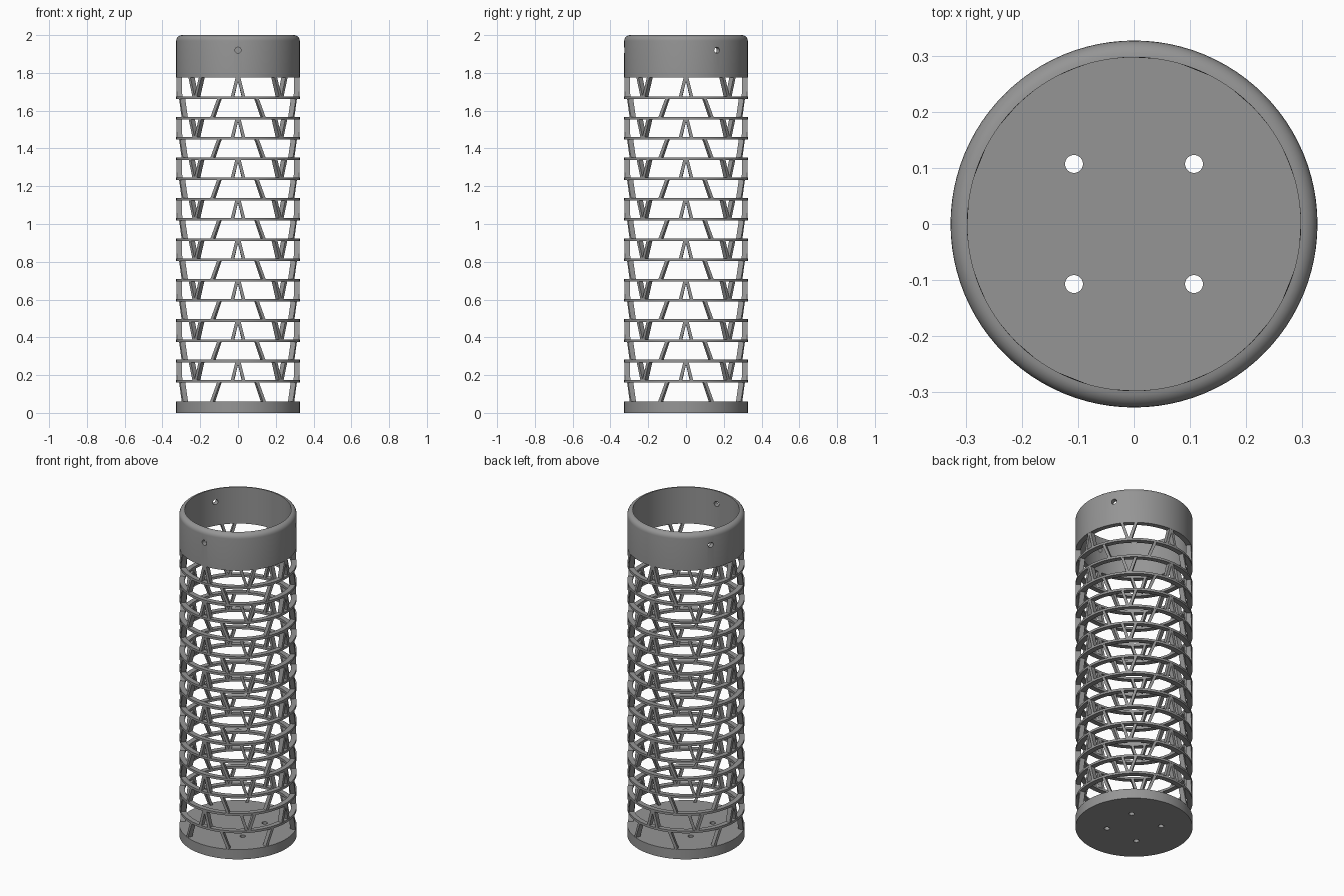
import bpy, bmesh, math
from mathutils import Matrix, Vector

if "Cube" in bpy.data.objects:
    bpy.data.objects.remove(bpy.data.objects["Cube"])

R_OUT, R_IN = 0.327, 0.297
Z_BASE, Z_COLLAR, ROWS = 0.06, 1.775, 16
PITCH = (Z_COLLAR - Z_BASE) / ROWS
SEG = 96

grey = bpy.data.materials.new("mid_grey")
grey.diffuse_color = (0.3, 0.3, 0.3, 1)
grey.use_nodes = True
grey.node_tree.nodes["Principled BSDF"].inputs["Base Color"].default_value = grey.diffuse_color


def add_object(name, bm):
    bmesh.ops.recalc_face_normals(bm, faces=bm.faces)
    me = bpy.data.meshes.new(name)
    bm.to_mesh(me)
    bm.free()
    ob = bpy.data.objects.new(name, me)
    me.materials.append(grey)
    bpy.context.collection.objects.link(ob)
    return ob


def lathe(bm, profile):
    """Revolve a closed (r, z) profile around the z axis."""
    loops = []
    for i in range(SEG):
        a = math.tau * i / SEG
        loops.append([bm.verts.new((r * math.cos(a), r * math.sin(a), z)) for r, z in profile])
    n = len(profile)
    for i in range(SEG):
        p, q = loops[i], loops[(i + 1) % SEG]
        for j in range(n):
            k = (j + 1) % n
            bm.faces.new((p[j], q[j], q[k], p[k]))


def on_wall(deg, r, z):
    """Point on the tube wall, angle measured from the front."""
    a = math.radians(deg)
    return Vector((r * math.sin(a), -r * math.cos(a), z))


def strut(bm, top, bottom, z0, z1, half=1.5):
    """Slanted bar between two rings."""
    ends = []
    for deg, z in ((bottom, z0), (top, z1)):
        ends.append([bm.verts.new(on_wall(deg + s * half, r, z))
                     for s, r in ((-1, R_IN), (1, R_IN), (1, R_OUT - 0.001), (-1, R_OUT - 0.001))])
    b, t = ends
    bm.faces.new(b)
    bm.faces.new(t)
    for j in range(4):
        k = (j + 1) % 4
        bm.faces.new((b[j], b[k], t[k], t[j]))


def cut(ob, cutter_bm):
    """Drill holes, then drop the cutter."""
    cutter = add_object("hole_cutter", cutter_bm)
    cutter.hide_render = True
    mod = ob.modifiers.new("holes", 'BOOLEAN')
    mod.object, mod.operation, mod.solver = cutter, 'DIFFERENCE', 'EXACT'
    bpy.context.view_layer.objects.active = ob
    bpy.ops.object.modifier_apply(modifier=mod.name)
    bpy.data.objects.remove(cutter)


def smooth(ob):
    bpy.ops.object.select_all(action='DESELECT')
    ob.select_set(True)
    bpy.context.view_layer.objects.active = ob
    bpy.ops.object.shade_smooth_by_angle(angle=math.radians(30))


# base disc with four screw holes
bm = bmesh.new()
bmesh.ops.create_cone(bm, cap_ends=True, segments=SEG, radius1=R_OUT, radius2=R_OUT,
                      depth=Z_BASE, matrix=Matrix.Translation((0, 0, Z_BASE / 2)))
base = add_object("base_disc", bm)
bm = bmesh.new()
for x in (-0.107, 0.107):
    for y in (-0.107, 0.107):
        bmesh.ops.create_cone(bm, cap_ends=True, segments=24, radius1=0.016, radius2=0.016,
                              depth=0.3, matrix=Matrix.Translation((x, y, 0.03)))
cut(base, bm)
smooth(base)

# top collar with rounded outer rim and three side holes
rim = R_OUT - R_IN
profile = [(R_IN, Z_COLLAR), (R_OUT, Z_COLLAR)]
for i in range(7):
    a = math.radians(15 * i)
    profile.append((R_IN + rim * math.cos(a), 2 - rim + rim * math.sin(a)))
bm = bmesh.new()
lathe(bm, profile)
collar = add_object("top_collar", bm)
bm = bmesh.new()
for deg in (0, 120, 240):
    place = (Matrix.Translation(on_wall(deg, R_OUT, 1.92))
             @ Matrix.Rotation(math.radians(deg), 4, 'Z') @ Matrix.Rotation(math.pi / 2, 4, 'X'))
    bmesh.ops.create_cone(bm, cap_ends=True, segments=24, radius1=0.016, radius2=0.016,
                          depth=0.15, matrix=place)
cut(collar, bm)
smooth(collar)

# thin rings
bm = bmesh.new()
for i in range(1, ROWS):
    z = Z_BASE + i * PITCH
    lathe(bm, [(R_IN, z - 0.007), (R_OUT, z - 0.007), (R_OUT, z + 0.007), (R_IN, z + 0.007)])
smooth(add_object("rings", bm))

# slanted struts, staggered on alternate rows and mirrored in each quarter
bm = bmesh.new()
for row in range(ROWS):
    z0 = Z_BASE + row * PITCH
    pairs = ((0.7, 5.5), (38, 44)) if row % 2 else ((18, 25.5),)
    for quarter in range(0, 360, 90):
        for top, bottom in pairs:
            for s in (1, -1):
                strut(bm, quarter + s * top, quarter + s * bottom, z0, z0 + PITCH)
add_object("struts", bm)
